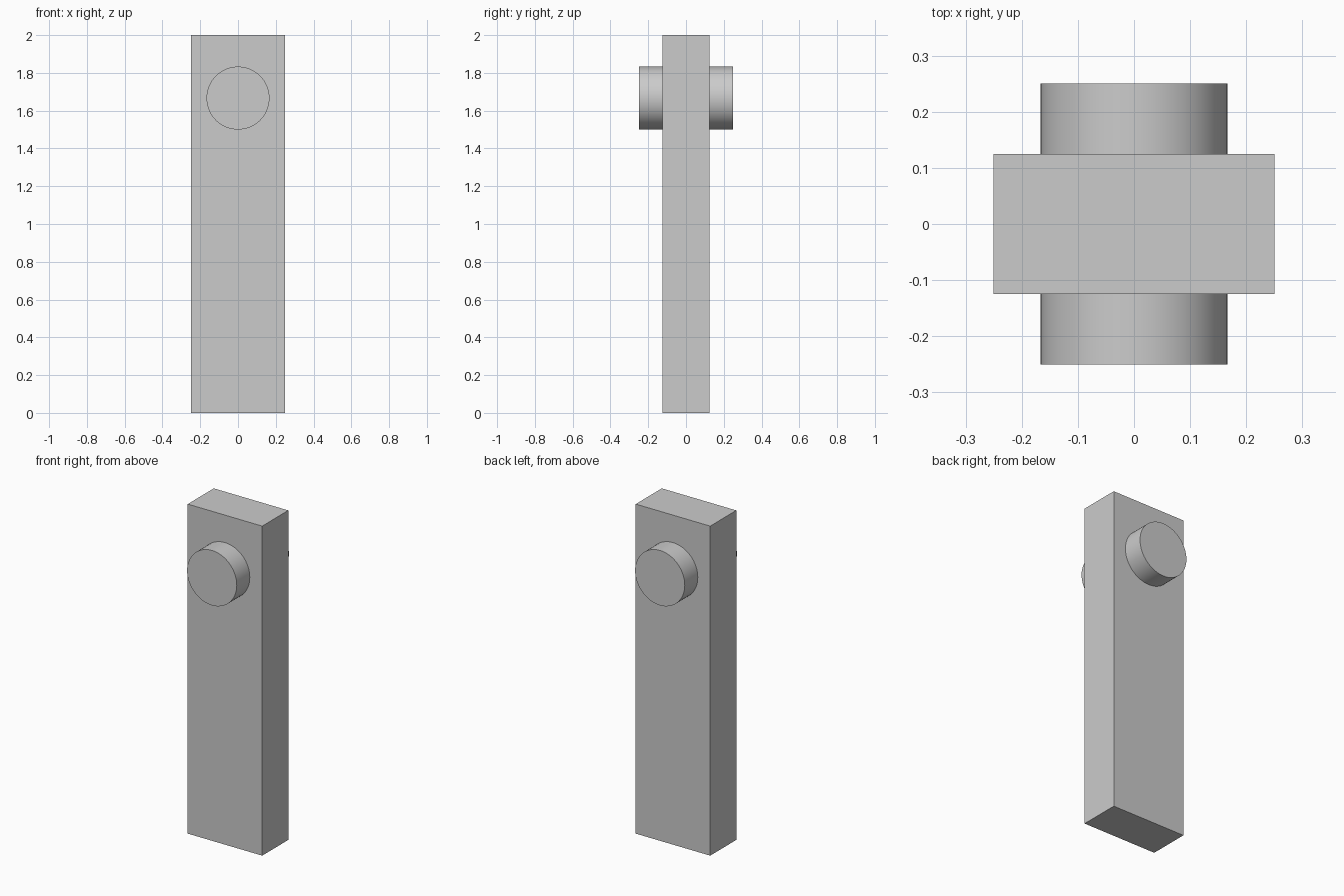
import bpy
import math

cube = bpy.data.objects.get("Cube")
if cube:
    bpy.data.objects.remove(cube, do_unlink=True)

grey = bpy.data.materials.new("light_grey")
grey.use_nodes = True
colour = (0.6, 0.6, 0.6, 1)
grey.diffuse_color = colour
grey.node_tree.nodes["Principled BSDF"].inputs["Base Color"].default_value = colour


def finish(name):
    obj = bpy.context.object
    obj.name = name
    obj.data.materials.append(grey)
    bpy.ops.object.transform_apply(location=False, rotation=True, scale=True)
    return obj


# Upright rectangular bar
bpy.ops.mesh.primitive_cube_add(size=1, location=(0, 0, 1))
bpy.context.object.scale = (0.5, 0.25, 2)
finish("bar")

# Round pegs on the front and back faces
for name, side in (("front_peg", -1), ("back_peg", 1)):
    bpy.ops.mesh.primitive_cylinder_add(
        vertices=64, radius=1 / 6, depth=0.125,
        location=(0, side * 0.1875, 5 / 3), rotation=(math.pi / 2, 0, 0))
    finish(name)
    bpy.ops.object.shade_smooth_by_angle(angle=math.radians(30))
